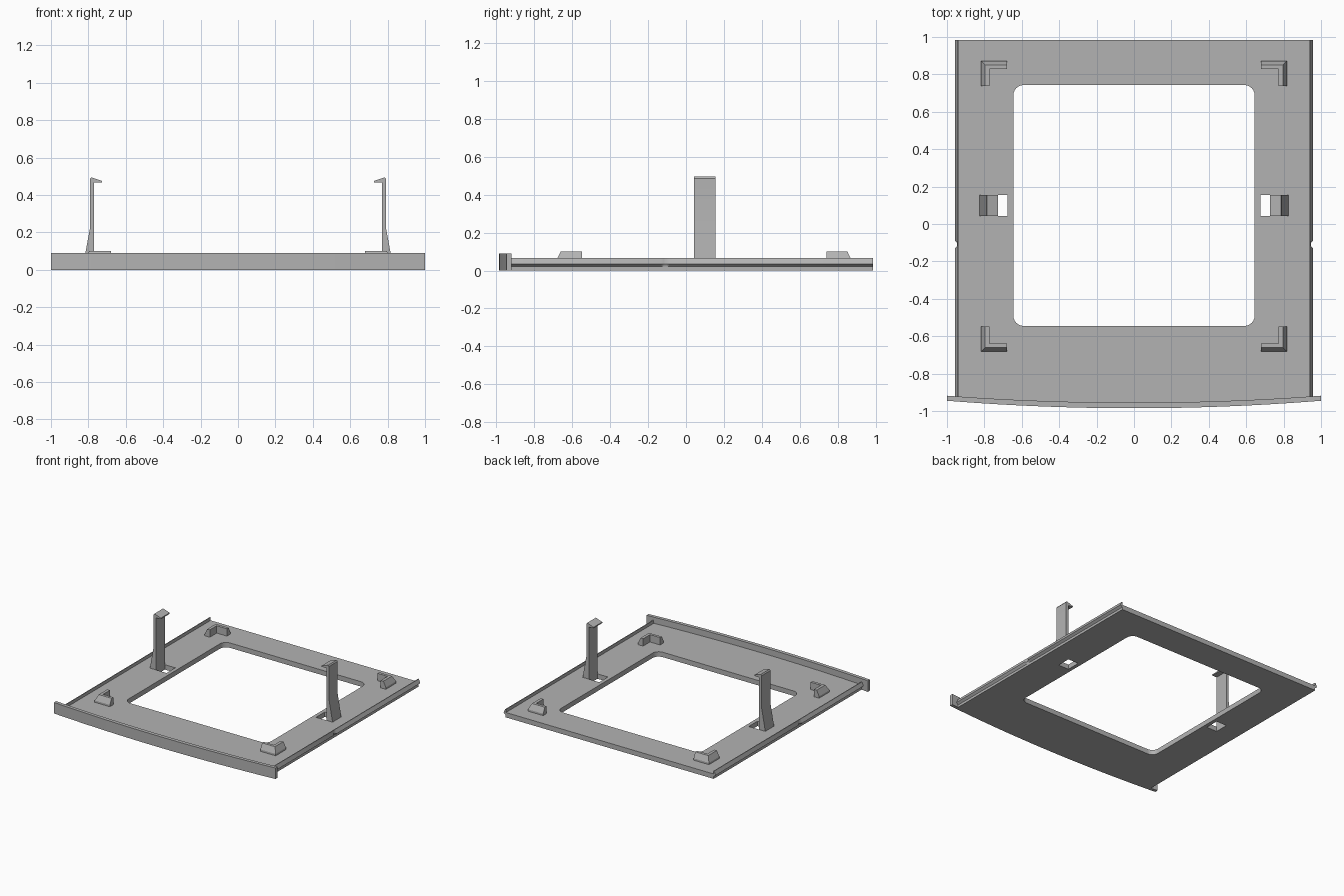
import bpy, bmesh, math

if "Cube" in bpy.data.objects:
    bpy.data.objects.remove(bpy.data.objects["Cube"])

TOP = 0.04          # plate top height
grey = bpy.data.materials.new("light grey plastic")
grey.diffuse_color = (0.45, 0.45, 0.45, 1)
grey.use_nodes = True
grey.node_tree.nodes["Principled BSDF"].inputs["Base Color"].default_value = grey.diffuse_color


def finish(name, mesh):
    mesh.materials.clear()
    mesh.materials.append(grey)
    ob = bpy.data.objects.new(name, mesh)
    bpy.context.collection.objects.link(ob)
    bpy.ops.object.select_all(action='DESELECT')
    ob.select_set(True)
    bpy.context.view_layer.objects.active = ob
    bpy.ops.object.shade_smooth_by_angle(angle=math.radians(25))
    return ob


def loft(name, sections):
    """Closed solid through matching rings of points."""
    bm = bmesh.new()
    rings = [[bm.verts.new(p) for p in s] for s in sections]
    n = len(rings[0])
    for a, b in zip(rings, rings[1:]):
        for i in range(n):
            j = (i + 1) % n
            bm.faces.new((a[i], a[j], b[j], b[i]))
    bm.faces.new(rings[0])
    bm.faces.new(rings[-1])
    bmesh.ops.recalc_face_normals(bm, faces=bm.faces)
    me = bpy.data.meshes.new(name)
    bm.to_mesh(me)
    bm.free()
    return finish(name, me)


def rect(x0, x1, y0, y1, r=0.0):
    if not r:
        return [(x0, y0), (x1, y0), (x1, y1), (x0, y1)]
    pts = []
    for k, (cx, cy) in enumerate([(x1 - r, y1 - r), (x0 + r, y1 - r),
                                  (x0 + r, y0 + r), (x1 - r, y0 + r)]):
        for i in range(7):
            a = math.radians(90 * k + 15 * i)
            pts.append((cx + r * math.cos(a), cy + r * math.sin(a)))
    return pts


def arc_y(x, mid, end):
    return mid + (end - mid) * x * x


# Frame plate with window and two clip slots
xs = [-1 + i / 12 for i in range(25)]
front = [(0.94 * x, arc_y(0.94 * x, -0.965, -0.93)) for x in xs]
outlines = [front + [(0.94, 0.985), (-0.94, 0.985)],
            rect(-0.645, 0.645, -0.545, 0.743, 0.055),
            rect(0.675, 0.77, 0.042, 0.155),
            rect(-0.77, -0.675, 0.042, 0.155)]
cu = bpy.data.curves.new("plate_outline", 'CURVE')
cu.dimensions = '2D'
cu.fill_mode = 'BOTH'
cu.extrude = TOP / 2
for pts in outlines:
    sp = cu.splines.new('POLY')
    sp.points.add(len(pts) - 1)
    for p, (x, y) in zip(sp.points, pts):
        p.co = (x, y, 0, 1)
    sp.use_cyclic_u = True
tmp = bpy.data.objects.new("plate_helper", cu)
bpy.context.collection.objects.link(tmp)
bpy.context.view_layer.update()
me = bpy.data.meshes.new_from_object(tmp.evaluated_get(bpy.context.evaluated_depsgraph_get()))
bpy.data.objects.remove(tmp)
bm = bmesh.new()
bm.from_mesh(me)
bmesh.ops.remove_doubles(bm, verts=bm.verts, dist=1e-5)
bmesh.ops.translate(bm, verts=bm.verts, vec=(0, 0, TOP / 2))
bmesh.ops.recalc_face_normals(bm, faces=bm.faces)
bm.to_mesh(me)
bm.free()
finish("frame_plate", me)

# Curved front lip
loft("front_lip", [[(x, arc_y(x, -0.985, -0.945), 0), (x, arc_y(x, -0.955, -0.918), 0),
                    (x, arc_y(x, -0.955, -0.918), 0.09), (x, arc_y(x, -0.985, -0.945), 0.09)]
                   for x in xs])

for s, side in ((-1, "left"), (1, "right")):
    # Side rail: ridged profile with a small notch near the front
    def rail(y, d):
        return [(s * x, y, z) for x, z in
                ((0.925, 0.0), (0.94, 0.0), (0.94, 0.02), (0.958 - d, 0.034),
                 (0.944, 0.065), (0.938, 0.065), (0.937, TOP), (0.925, TOP))]
    loft(side + "_rail", [rail(y, d) for y, d in
                          ((-0.925, 0), (-0.132, 0), (-0.118, 0.012),
                           (-0.102, 0.012), (-0.088, 0), (0.985, 0))])

    # Snap clip: tapered foot, upright post and inward hook
    clip = [(0.77, 0.0), (0.825, 0.0), (0.825, TOP), (0.792, 0.22), (0.792, 0.485),
            (0.785, 0.495), (0.727, 0.475), (0.727, 0.466), (0.77, 0.466)]
    loft(side + "_clip", [[(s * x, y, z) for x, z in clip] for y in (0.042, 0.155)])

    # L-shaped corner locators with sloped outer faces
    for cy, t, place in ((-0.682, -1, "front"), (0.872, 1, "back")):
        def corner(inset):
            ox, oy = 0.818 - inset, cy - t * inset
            ix, iy = 0.772, cy - t * 0.044
            return [(ox, oy), (0.68, oy), (0.68, iy), (ix, iy),
                    (ix, cy - t * 0.133), (ox, cy - t * 0.133)]
        loft(f"{place}_{side}_locator",
             [[(s * x, y, z) for x, y in corner(i)] for z, i in ((TOP - 0.005, 0), (0.055, 0), (0.1, 0.022))])
